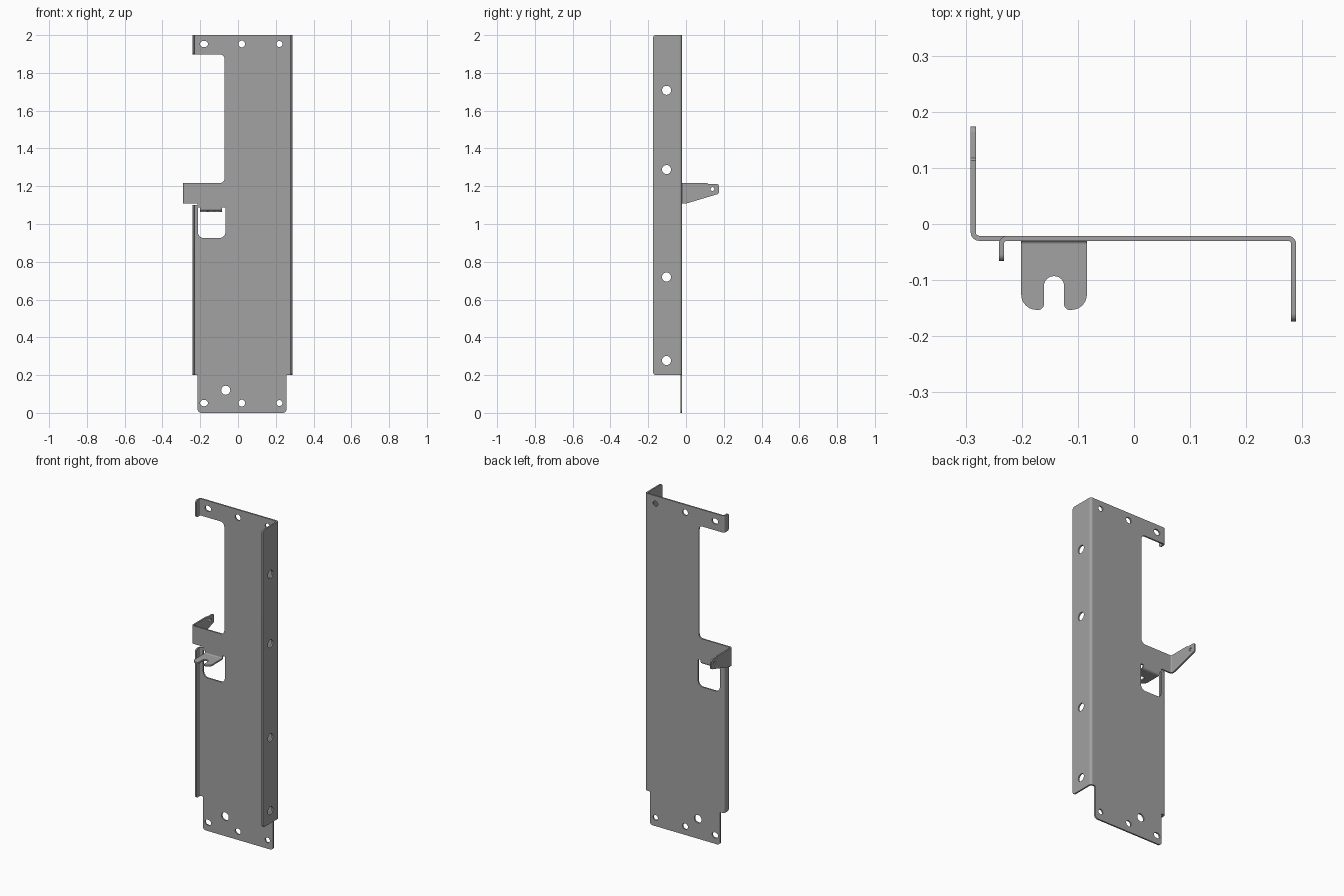
import bpy, bmesh, math
from mathutils import Vector

cube = bpy.data.objects.get("Cube")
if cube:
    bpy.data.objects.remove(cube, do_unlink=True)

steel = bpy.data.materials.new("steel_grey")
steel.use_nodes = True
GREY = (0.36, 0.36, 0.36, 1)
steel.diffuse_color = GREY
steel.node_tree.nodes["Principled BSDF"].inputs["Base Color"].default_value = GREY

T = 0.009            # sheet thickness
RO = 0.015           # outer bend radius
BACK = -0.021        # rear face of the main plate
FRONT = BACK - T
TOP, FOOT = 2.0, 0.2

# Axis along which a shape is extruded -> world position
FRAMES = {
    "x": lambda u, v, t: (t, u, v),
    "y": lambda u, v, t: (u, t, v),
    "z": lambda u, v, t: (u, v, t),
}


def rounded(corners, steps=6):
    """Outline from (u, v) or (u, v, radius) corners."""
    out = []
    n = len(corners)
    for i, c in enumerate(corners):
        p = Vector(c[:2])
        if len(c) == 2:
            out.append(p)
            continue
        r = c[2]
        a = (Vector(corners[i - 1][:2]) - p).normalized()
        b = (Vector(corners[(i + 1) % n][:2]) - p).normalized()
        half = a.angle(b) / 2
        centre = p + (a + b).normalized() * (r / math.sin(half))
        d = r / math.tan(half)
        va, vb = p + a * d - centre, p + b * d - centre
        out += [centre + va.lerp(vb, k / steps).normalized() * r for k in range(steps + 1)]
    return out


def oval(u, v, ru, rv=None, n=24):
    rv = rv or ru
    return [Vector((u + ru * math.cos(2 * math.pi * k / n),
                    v + rv * math.sin(2 * math.pi * k / n))) for k in range(n)]


def bend(u, v, start, steps=8):
    """Quarter ring section of a bend, centred on (u, v)."""
    angles = [math.radians(start + 90 * k / steps) for k in range(steps + 1)]
    ring = [(RO, a) for a in angles] + [(RO - T, a) for a in reversed(angles)]
    return [Vector((u + r * math.cos(a), v + r * math.sin(a))) for r, a in ring]


def part(name, shapes):
    """One object from (axis, from, to, loops) extrusions; later loops are holes."""
    mesh = bpy.data.meshes.new(name)
    whole = bmesh.new()
    for axis, low, high, loops in shapes:
        bm = bmesh.new()
        for loop in loops:
            vs = [bm.verts.new(FRAMES[axis](p.x, p.y, low)) for p in loop]
            for i, v in enumerate(vs):
                bm.edges.new((vs[i - 1], v))
        bmesh.ops.triangle_fill(bm, use_beauty=True, edges=bm.edges[:])
        new = bmesh.ops.extrude_face_region(bm, geom=bm.faces[:], use_keep_orig=True)["geom"]
        bmesh.ops.translate(bm, verts=[g for g in new if isinstance(g, bmesh.types.BMVert)],
                            vec=FRAMES[axis](0, 0, high - low))
        bmesh.ops.recalc_face_normals(bm, faces=bm.faces[:])
        piece = bpy.data.meshes.new("piece")
        bm.to_mesh(piece)
        bm.free()
        whole.from_mesh(piece)
        bpy.data.meshes.remove(piece)
    whole.to_mesh(mesh)
    whole.free()
    mesh.materials.append(steel)
    obj = bpy.data.objects.new(name, mesh)
    bpy.context.collection.objects.link(obj)
    bpy.ops.object.select_all(action="DESELECT")
    obj.select_set(True)
    bpy.context.view_layer.objects.active = obj
    bpy.ops.object.shade_smooth_by_angle(angle=math.radians(30))
    return obj


# Flat limits of the plate where the bends begin
RIGHT_END, LEFT_END, ARM_END = 0.274, -0.226, -0.276
FOLD = FRONT - RO + T      # bend centre for forward folds
TAB_Z = 1.078

# Main plate with notch, arm, window and screw holes
outline = rounded([
    (-0.214, 0, 0.02), (0.257, 0, 0.02), (0.257, FOOT), (RIGHT_END, FOOT),
    (RIGHT_END, TOP), (LEFT_END, TOP), (LEFT_END, 1.898), (-0.071, 1.898, 0.025),
    (-0.071, 1.217, 0.025), (ARM_END, 1.217), (ARM_END, 1.108), (-0.214, 1.108),
    (-0.214, 1.1), (LEFT_END, 1.1), (LEFT_END, FOOT), (-0.214, FOOT)])
window = rounded([
    (-0.212, 0.926, 0.03), (-0.067, 0.926, 0.03), (-0.067, 1.087), (-0.084, 1.087),
    (-0.084, TAB_Z), (-0.201, TAB_Z), (-0.201, 1.087), (-0.212, 1.087)])
holes = [oval(-0.065, 0.12, 0.024)]
for z in (0.052, 1.953):
    holes += [oval(-0.18, z, 0.021, 0.017), oval(0.02, z, 0.018), oval(0.219, z, 0.016)]
part("main_plate", [("y", FRONT, BACK, [outline, window] + holes)])

# Tall side flange with four holes
flange = rounded([(FOLD, FOOT), (FOLD, TOP), (-0.174, TOP, 0.015), (-0.174, FOOT, 0.015)])
part("side_flange", [
    ("z", FOOT, TOP, [bend(RIGHT_END, FOLD, 0)]),
    ("x", RIGHT_END + RO - T, RIGHT_END + RO,
     [flange] + [oval(-0.103, z, 0.024) for z in (0.277, 0.719, 1.288, 1.708)])])

# Short stiffening lips on the opposite edge
for name, low, high in (("lower_lip", FOOT, 1.1), ("upper_lip", 1.898, TOP)):
    lip = rounded([(FOLD, low), (FOLD, high), (-0.066, high, 0.012), (-0.066, low, 0.012)])
    part(name, [("z", low, high, [bend(LEFT_END, FOLD, 90)]),
                ("x", LEFT_END - RO, LEFT_END - RO + T, [lip])])

# Tapered arm folded to the rear
REAR = BACK + RO - T
arm = rounded([(REAR, 1.108), (0.0, 1.108), (0.174, 1.16, 0.012), (0.174, 1.212, 0.012),
               (0.118, 1.212), (0.113, 1.217), (REAR, 1.217)])
part("rear_arm", [("z", 1.108, 1.217, [bend(ARM_END, REAR, 180)]),
                  ("x", ARM_END - RO, ARM_END - RO + T, [arm, oval(0.14, 1.185, 0.01)])])

# Slotted tab folded forward out of the window
MID, HALF, SLOT, TIP = -0.1425, 0.0585, 0.018, -0.153
half = [(HALF, FOLD), (HALF, TIP, 0.027), (SLOT, TIP, 0.01), (SLOT, -0.093, 0.0175)]
tab = [(MID + c[0], *c[1:]) for c in half]
tab += [(MID - c[0], *c[1:]) for c in reversed(half)]
part("slotted_tab", [
    ("x", MID - HALF, MID + HALF, [bend(FOLD, TAB_Z, 270)]),
    ("z", TAB_Z - RO, TAB_Z - RO + T, [rounded(tab)])])
